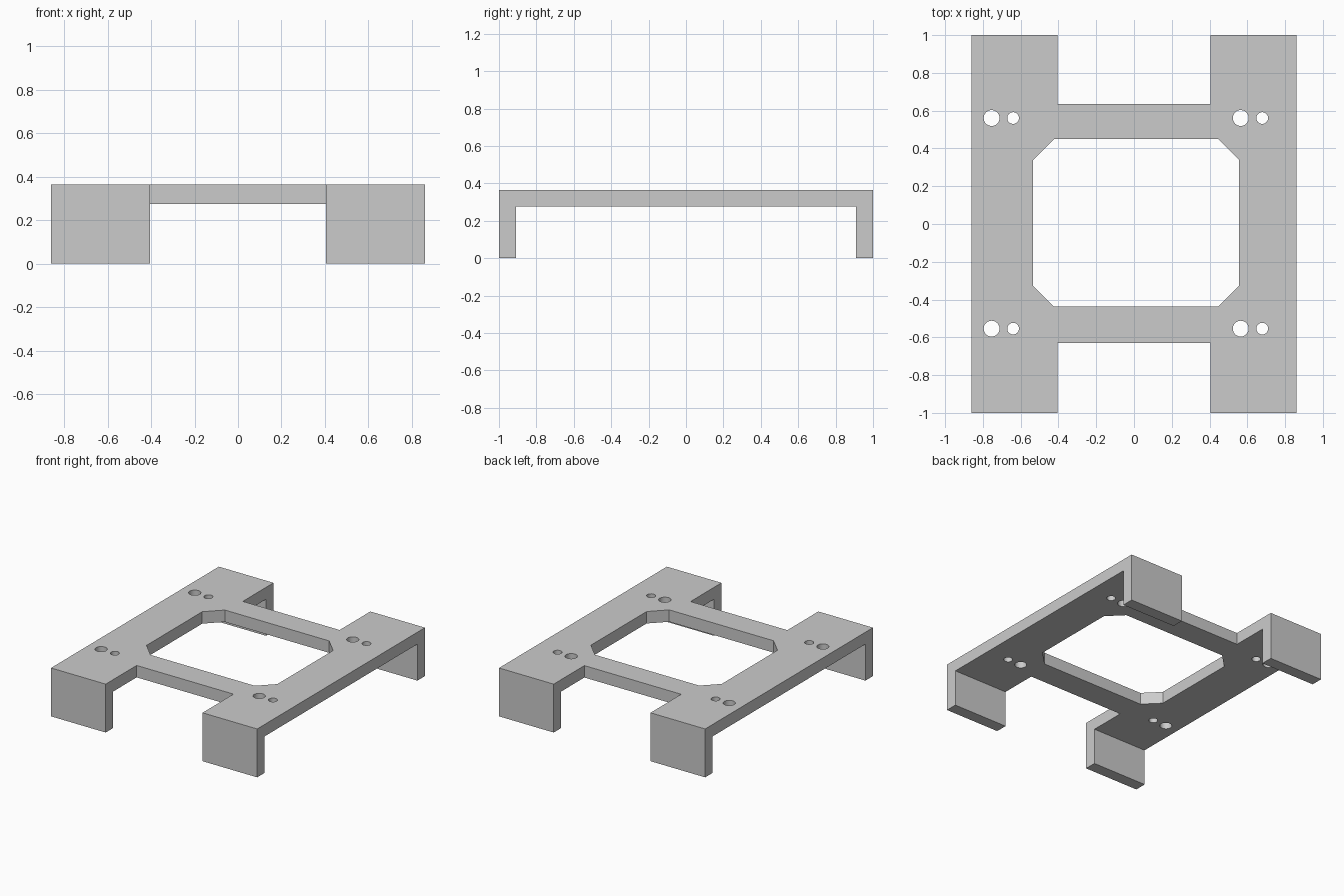
import bpy, bmesh
from math import cos, sin, tau, radians
from mathutils import Vector

cube = bpy.data.objects.get("Cube")
if cube:
    bpy.data.objects.remove(cube, do_unlink=True)

HALF_W, HALF_L, HEIGHT = 0.86, 1.0, 0.365
THICK = 0.09
UNDER = HEIGHT - THICK

grey = bpy.data.materials.new("light grey")
grey.use_nodes = True
colour = (0.6, 0.6, 0.6, 1)
grey.diffuse_color = colour
grey.node_tree.nodes["Principled BSDF"].inputs["Base Color"].default_value = colour


def prism(name, points, direction):
    """Extrude a closed outline of 3D points along a direction."""
    bm = bmesh.new()
    face = bm.faces.new([bm.verts.new(p) for p in points])
    ext = bmesh.ops.extrude_face_region(bm, geom=[face])
    verts = [g for g in ext["geom"] if isinstance(g, bmesh.types.BMVert)]
    bmesh.ops.translate(bm, verts=verts, vec=Vector(direction))
    bmesh.ops.recalc_face_normals(bm, faces=bm.faces)
    mesh = bpy.data.meshes.new(name)
    bm.to_mesh(mesh)
    bm.free()
    mesh.materials.append(grey)
    obj = bpy.data.objects.new(name, mesh)
    bpy.context.collection.objects.link(obj)
    return obj


def cutter(name, outline):
    obj = prism(name, [(x, y, -0.2) for x, y in outline], (0, 0, 0.8))
    obj.hide_render = True
    return obj


def circle(cx, cy, r, n=32):
    return [(cx + r * cos(tau * i / n), cy + r * sin(tau * i / n)) for i in range(n)]


# Bracket body: channel section with a leg at each end, extruded across the width
inner = HALF_L - THICK
section = [(-HALF_L, 0), (-inner, 0), (-inner, UNDER), (inner, UNDER),
           (inner, 0), (HALF_L, 0), (HALF_L, HEIGHT), (-HALF_L, HEIGHT)]
bracket = prism("bracket", [(-HALF_W, y, z) for y, z in section], (2 * HALF_W, 0, 0))

cutters = []

# End notches that split each end into two legs
for y0, y1 in ((0.634, 1.2), (-1.2, -0.631)):
    cutters.append(cutter("notch_cutter",
                          [(-0.404, y0), (0.404, y0), (0.404, y1), (-0.404, y1)]))

# Central opening with chamfered corners
cx, cy, hx, hy, ch = 0.011, 0.006, 0.546, 0.443, 0.111
cutters.append(cutter("opening_cutter", [
    (cx - hx, cy - hy + ch), (cx - hx + ch, cy - hy),
    (cx + hx - ch, cy - hy), (cx + hx, cy - hy + ch),
    (cx + hx, cy + hy - ch), (cx + hx - ch, cy + hy),
    (cx - hx + ch, cy + hy), (cx - hx, cy + hy - ch)]))

# Pairs of screw holes, one large and one small, near each corner
for x in (-0.754, 0.565):
    for y in (-0.554, 0.561):
        cutters.append(cutter("large_hole_cutter", circle(x, y, 0.042)))
        cutters.append(cutter("small_hole_cutter", circle(x + 0.114, y, 0.031)))

# Cut the bracket, then discard the cutters
for c in cutters:
    mod = bracket.modifiers.new("cut", "BOOLEAN")
    mod.operation = "DIFFERENCE"
    mod.solver = "EXACT"
    mod.object = c
bpy.context.view_layer.update()
deps = bpy.context.evaluated_depsgraph_get()
cut_mesh = bpy.data.meshes.new_from_object(bracket.evaluated_get(deps))
bracket.modifiers.clear()
bracket.data = cut_mesh
for c in cutters:
    bpy.data.objects.remove(c, do_unlink=True)
cut_mesh.materials.clear()
cut_mesh.materials.append(grey)
for p in cut_mesh.polygons:
    p.material_index = 0

# Smooth hole walls, crisp edges elsewhere
bpy.ops.object.select_all(action="DESELECT")
bracket.select_set(True)
bpy.context.view_layer.objects.active = bracket
bpy.ops.object.shade_smooth_by_angle(angle=radians(30))
